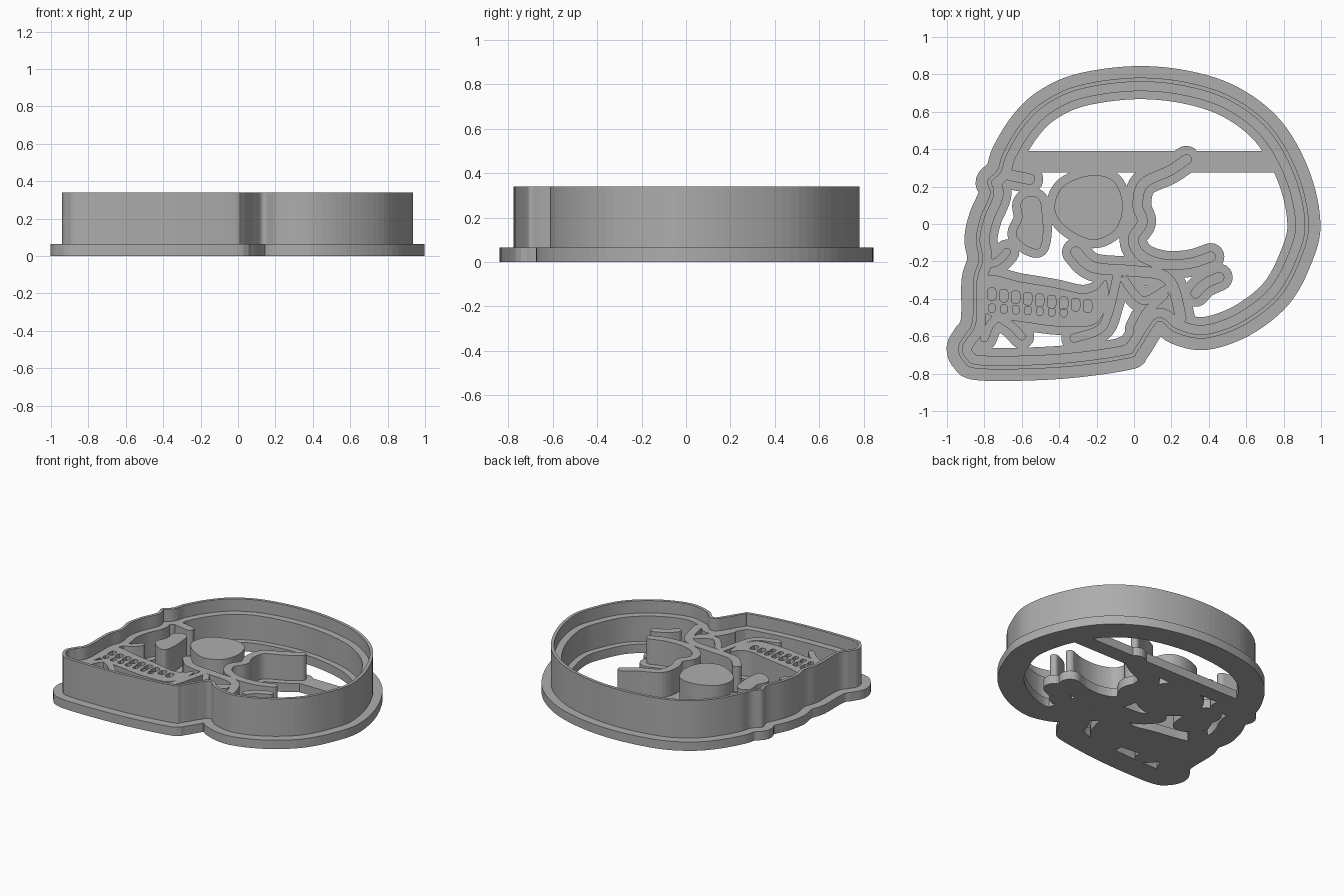
import bpy, bmesh, math
from mathutils import Vector

if "Cube" in bpy.data.objects:
    bpy.data.objects.remove(bpy.data.objects["Cube"], do_unlink=True)

BASE, STAMP, WALL = 0.065, 0.25, 0.34   # top heights of the three levels
MARGIN = 0.045                          # base showing around each stamp

grey = bpy.data.materials.new("plain grey")
grey.use_nodes = True
grey.diffuse_color = (0.42, 0.42, 0.42, 1)
grey.node_tree.nodes["Principled BSDF"].inputs["Base Color"].default_value = grey.diffuse_color


def smooth(points, closed=True, steps=6):
    """Dense rounded path through a few points."""
    pts = [Vector(p) for p in points]
    n = len(pts)
    pick = (lambda i: pts[i % n]) if closed else (lambda i: pts[max(0, min(n - 1, i))])
    out = []
    for i in range(n if closed else n - 1):
        a, b, c, d = (pick(i + k) for k in (-1, 0, 1, 2))
        for s in range(steps):
            t = s / steps
            out.append(0.5 * (2 * b + (c - a) * t + (2 * a - 5 * b + 4 * c - d) * t ** 2
                              + (3 * b - a - 3 * c + d) * t ** 3))
    return out if closed else out + [pts[-1]]


def clean(loop, path, dist):
    """Drop offset points that fold back towards the path."""
    out = []
    for p in loop:
        if min((p - q).length for q in path) > dist - 0.0015:
            if not out or (p - out[-1]).length > 0.003:
                out.append(p)
    if (out[0] - out[-1]).length < 0.003:
        out.pop()
    return out


def offset(path, dist):
    """Grow (or shrink, if negative) a closed loop."""
    n = len(path)
    area = sum(path[i - 1].cross(path[i]) for i in range(n))
    side = dist if area > 0 else -dist
    out = []
    for i in range(n):
        t = (path[(i + 1) % n] - path[i - 1]).normalized()
        out.append(path[i] + Vector((t.y, -t.x)) * side)
    return clean(out, path, abs(dist))


def stroke_loop(path, r):
    """Round-ended outline around an open path."""
    right, left = [], []
    n = len(path)
    for i, p in enumerate(path):
        t = (path[min(i + 1, n - 1)] - path[max(i - 1, 0)]).normalized()
        nrm = Vector((t.y, -t.x)) * r
        right.append(p + nrm)
        left.append(p - nrm)

    def cap(centre, start):
        a = math.atan2(start.y - centre.y, start.x - centre.x)
        return [centre + Vector((math.cos(a + k * math.pi / 10), math.sin(a + k * math.pi / 10))) * r
                for k in range(1, 10)]
    loop = right + cap(path[-1], right[-1]) + left[::-1] + cap(path[0], left[0])
    return clean(loop, path, r)


def slab(name, loops, top):
    """Solid plate from an outline and optional hole loops."""
    bm = bmesh.new()
    for loop in loops:
        vs = [bm.verts.new((p[0], p[1], 0)) for p in loop]
        for i in range(len(vs)):
            bm.edges.new((vs[i - 1], vs[i]))
    bmesh.ops.triangle_fill(bm, use_beauty=True, edges=bm.edges[:], normal=(0, 0, 1))
    ext = bmesh.ops.extrude_face_region(bm, geom=bm.faces[:])
    for v in ext["geom"]:
        if isinstance(v, bmesh.types.BMVert):
            v.co.z = top
    bmesh.ops.recalc_face_normals(bm, faces=bm.faces[:])
    mesh = bpy.data.meshes.new(name)
    bm.to_mesh(mesh)
    bm.free()
    mesh.materials.append(grey)
    ob = bpy.data.objects.new(name, mesh)
    bpy.context.scene.collection.objects.link(ob)
    return ob


# Outer cutting wall, inner stamp rim and flange
outline = smooth([
    (0, .782), (-.3, .74), (-.49, .65), (-.61, .53), (-.7, .38), (-.73, .29), (-.785, .23),
    (-.77, .16), (-.82, .04), (-.845, -.08), (-.83, -.19), (-.86, -.3), (-.865, -.52),
    (-.91, -.6), (-.94, -.66), (-.915, -.73), (-.82, -.775), (-.4, -.767), (-.04, -.72),
    (.02, -.68), (.09, -.57), (.14, -.52), (.22, -.58), (.38, -.612), (.59, -.54),
    (.78, -.39), (.89, -.19), (.935, 0), (.88, .26), (.74, .51), (.53, .675), (.28, .758)])
slab("cutting_wall", [outline, offset(outline, -.022)], WALL)
slab("stamp_rim", [offset(outline, -.021), offset(outline, -.072)], STAMP)
flange = slab("base_flange", [offset(outline, .062), offset(outline, -.115)], BASE)
bases = [slab("cross_bar", [[(-.66, .275), (.82, .275), (.82, .39), (-.66, .39)]], BASE)]

# Filled stamps
shapes = {
    "nose": [(-.56, .15), (-.505, .13), (-.49, .05), (-.485, -.05), (-.505, -.13),
             (-.56, -.125), (-.62, -.08), (-.63, -.04), (-.6, .03), (-.605, .11)],
    "eye": [(-.235, .26), (-.11, .23), (-.06, .1), (-.1, -.03), (-.22, -.085),
            (-.36, -.02), (-.425, .08), (-.38, .2)],
}
for name, pts in shapes.items():
    loop = smooth(pts)
    slab(name + "_stamp", [loop], STAMP)
    bases.append(slab(name + "_base", [offset(loop, MARGIN)], BASE))

# Gum stamp with two rows of tooth holes
gum = smooth([(-.8, -.28), (-.6, -.31), (-.42, -.34), (-.28, -.37), (-.2, -.35), (-.15, -.3),
              (-.14, -.4), (-.2, -.53), (-.35, -.55), (-.55, -.53), (-.8, -.47)])
teeth = []
for row, count, height in ((0, 9, .055), (1, 7, .036)):
    for i in range(count):
        x, w = -.76 + i * .064, .038 - .008 * row
        y = -.375 - .075 * row - i * (.008 - .004 * row)
        teeth.append(smooth([(x - w / 2, y - height / 2), (x + w / 2, y - height / 2),
                             (x + w / 2, y + height / 2), (x - w / 2, y + height / 2)], steps=3))
slab("gum_stamp", [gum] + teeth, STAMP)
bases.append(slab("gum_base", [offset(gum, MARGIN)], BASE))

# Line stamps: radius and path
strokes = {
    "temple": (.028, [(.28, .345), (.19, .285), (.05, .215), (.02, .1), (.045, .01), (-.005, -.08),
                      (.04, -.17), (.16, -.215), (.3, -.21), (.41, -.175)]),
    "cheekbone": (.03, [(-.31, -.15), (-.22, -.23), (-.02, -.25), (.14, -.27), (.21, -.34), (.25, -.5)]),
    "cheek_tail": (.028, [(.455, -.285), (.38, -.32), (.33, -.37)]),
    "cheek_loop": (.022, [(-.05, -.3), (.0, -.37), (.06, -.41), (.17, -.35)]),
    "jaw_front": (.024, [(-.09, -.28), (-.13, -.45), (-.18, -.56), (-.32, -.61)]),
    "jaw_back": (.024, [(.16, -.38), (.07, -.47), (.02, -.56)]),
    "brow": (.03, [(-.66, .26), (-.61, .25), (-.56, .24)]),
    "nose_spine": (.022, [(-.8, -.22), (-.73, -.2), (-.68, -.15)]),
    "lower_root": (.022, [(-.74, -.49), (-.66, -.54), (-.6, -.6)]),
    "chin": (.022, [(-.73, -.5), (-.77, -.54), (-.8, -.61)]),
}
for name, (radius, pts) in strokes.items():
    path = smooth(pts, closed=False)
    slab(name + "_stamp", [stroke_loop(path, radius)], STAMP)
    bases.append(slab(name + "_base", [stroke_loop(path, radius + MARGIN)], BASE))

# Merge all base pieces into one plate
for piece in bases:
    mod = flange.modifiers.new("join", "BOOLEAN")
    mod.operation, mod.solver, mod.object = "UNION", "EXACT", piece
bpy.context.view_layer.update()
merged = bpy.data.meshes.new_from_object(flange.evaluated_get(bpy.context.evaluated_depsgraph_get()))
flange.modifiers.clear()
flange.data = merged
for piece in bases:
    bpy.data.objects.remove(piece, do_unlink=True)
flange.name = "base_plate"
